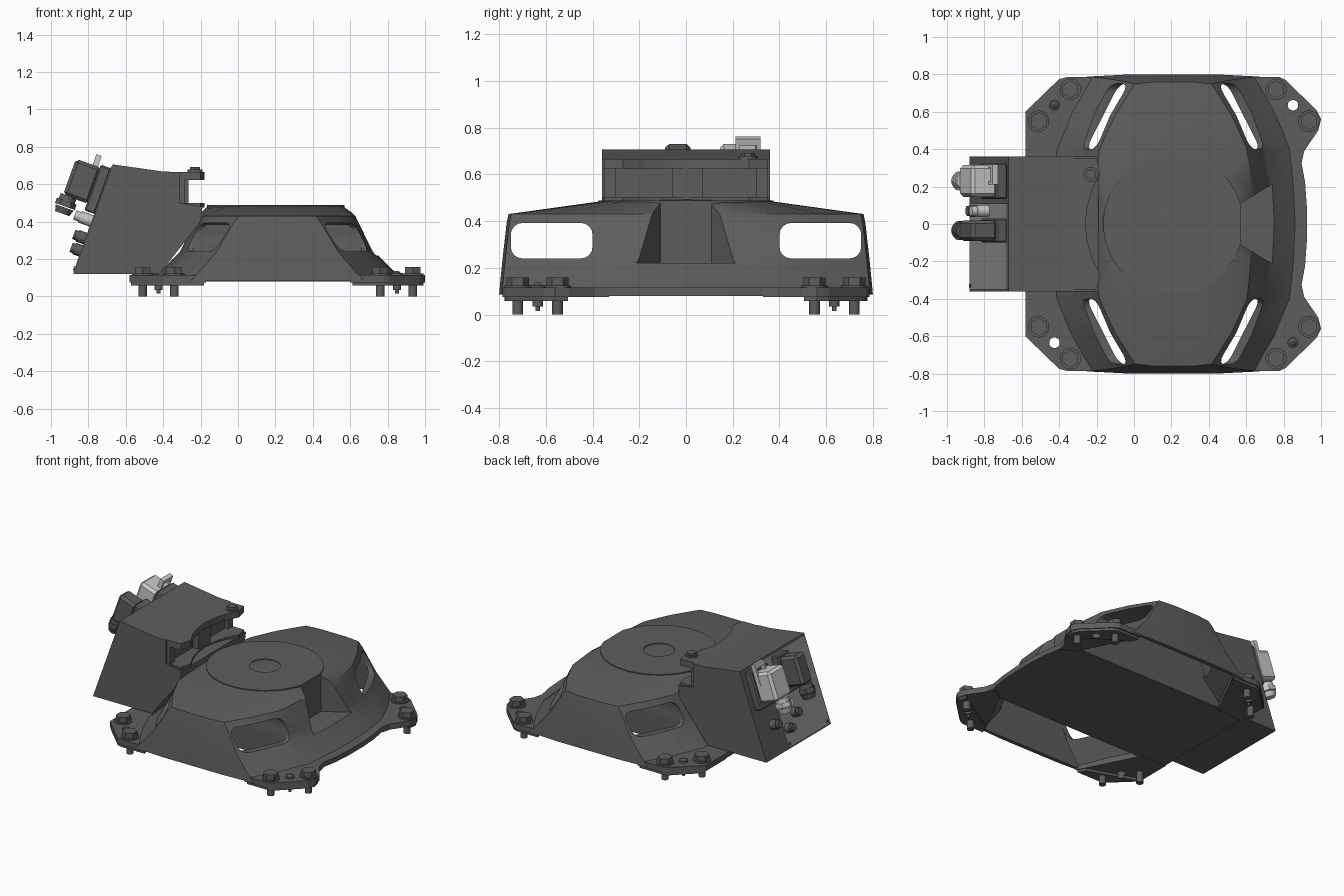
import bpy, bmesh, math
from mathutils import Matrix, Vector

if "Cube" in bpy.data.objects:
    bpy.data.objects.remove(bpy.data.objects["Cube"])


def mat(name, v):
    m = bpy.data.materials.new(name)
    m.diffuse_color = (v, v, v, 1)
    m.use_nodes = True
    m.node_tree.nodes["Principled BSDF"].inputs["Base Color"].default_value = m.diffuse_color
    return m


DARK, PALE, LIGHT = mat("dark_grey", 0.11), mat("panel_grey", 0.3), mat("light_grey", 0.55)


def finish(name, bm, m=DARK, smooth=0):
    bmesh.ops.recalc_face_normals(bm, faces=bm.faces)
    me = bpy.data.meshes.new(name)
    bm.to_mesh(me)
    bm.free()
    ob = bpy.data.objects.new(name, me)
    bpy.context.collection.objects.link(ob)
    if m:
        me.materials.append(m)
    if smooth:
        shade(ob, smooth)
    return ob


def shade(ob, deg):
    bpy.ops.object.select_all(action='DESELECT')
    ob.select_set(True)
    bpy.context.view_layer.objects.active = ob
    bpy.ops.object.shade_smooth_by_angle(angle=math.radians(deg))


def loft(name, rings, m=DARK, smooth=0):
    bm = bmesh.new()
    vs = [[bm.verts.new(p) for p in r] for r in rings]
    n = len(vs[0])
    for lo, hi in zip(vs, vs[1:]):
        for i in range(n):
            j = (i + 1) % n
            bm.faces.new((lo[i], lo[j], hi[j], hi[i]))
    bm.faces.new(vs[0][::-1])
    bm.faces.new(vs[-1])
    return finish(name, bm, m, smooth)


def plate(name, pts, z0, z1, m=DARK):
    return loft(name, [[(x, y, z) for x, y in pts] for z in (z0, z1)], m)


def cyl(name, c, r, h, seg=24, M=None, m=DARK, r2=None):
    # cylinder standing on point c, optionally placed through frame M
    bm = bmesh.new()
    bmesh.ops.create_cone(bm, cap_ends=True, segments=seg, radius1=r, radius2=r if r2 is None else r2,
                          depth=h, matrix=Matrix.Translation(Vector(c) + Vector((0, 0, h / 2))))
    if M:
        bm.transform(M)
    return finish(name, bm, m, 40 if seg > 8 else 0)


def box(name, lo, hi, M=None, m=DARK, bev=0, axis=None):
    lo, hi = Vector(lo), Vector(hi)
    bm = bmesh.new()
    bmesh.ops.create_cube(bm, size=1, matrix=Matrix.Translation((lo + hi) / 2) @ Matrix.Diagonal((*(hi - lo), 1)))
    if bev:
        es = [e for e in bm.edges if axis is None or
              abs((e.verts[0].co - e.verts[1].co).normalized()[axis]) > .9]
        bmesh.ops.bevel(bm, geom=es, offset=bev, segments=4 if axis is not None else 1,
                        affect='EDGES', profile=.5)
    if M:
        bm.transform(M)
    return finish(name, bm, m)


def cut(ob, cutters):
    bpy.context.view_layer.objects.active = ob
    for c in cutters:
        c.hide_render = True
        md = ob.modifiers.new("cut", 'BOOLEAN')
        md.operation, md.solver, md.object = 'DIFFERENCE', 'EXACT', c
        bpy.ops.object.modifier_apply(modifier=md.name)
        bpy.data.objects.remove(c)


CX = 0.21


def ring(quad, z):
    # mirror a quadrant outline into a full ring
    q = list(quad)
    full = q + [(-x, y) for x, y in q[-2::-1]]
    full += [(x, -y) for x, y in full[-2:0:-1]]
    return [(CX + x, y, z) for x, y in full]


def quad(a, b, Y):
    return [(a + .03, 0), (a + .02, .2), (a, .4), ((a + b) / 2 + .012, (.4 + Y) / 2),
            (b, Y * .985), (b * .5, Y), (0, Y)]


# Main casting: domed body with four corner windows
disc = [(.37 * math.cos(math.radians(t)), .37 * math.sin(math.radians(t))) for t in (0, 25, 44, 60, 73, 82, 90)]
body = loft("base_body", [ring(quad(*p), z) for z, p in (
    (.085, (.66, .46, .8)), (.14, (.59, .41, .795)), (.24, (.49, .325, .785)),
    (.39, (.415, .235, .768)), (.43, (.395, .205, .76)))] + [ring(disc, .484)])
cutters = []
for s in (1, -1):
    y0, y1 = sorted((s * .4, s * .75))
    cutters.append(box("window_cutter", (-1.2, y0, .24), (1.6, y1, .392), m=None, bev=.05, axis=0))
    # hollow underside following the sloping walls
    cutters.append(loft("cavity_cutter", [
        [(CX - a, s * .402, z), (CX - b, s * Y, z), (CX + b, s * Y, z), (CX + a, s * .402, z)]
        for z, a, b, Y in ((.05, .65, .43, .775), (.24, .465, .285, .757), (.385, .39, .205, .745))], None))
cutters.append(plate("notch_cutter", [(.57, -.11), (1.05, -.4), (1.05, .4), (.57, .11)], .22, .6, None))
cut(body, cutters)
shade(body, 28)

# Round mounting face on top with a shallow centre recess
top = cyl("top_disc", (CX, 0, .44), .375, .049, 72)
cut(top, [cyl("recess_cutter", (CX, 0, .475), .1, .05, 40, m=None),
          plate("disc_notch_cutter", [(.57, -.11), (1.05, -.4), (1.05, .4), (.57, .11)], .22, .6, None)])
shade(top, 30)

# Floor flange
edge = [(-.58, .4), (.86, .4), (.895, .33), (.915, .22), (.925, .08)]
plate("floor_flange", edge + [(x, -y) for x, y in edge[::-1]], .08, .115)

# Corner feet with dowel holes, bolts and pins
left = [(-.58, .38), (-.58, .6), (-.555, .625), (-.4, .775), (-.36, .785), (-.17, .785), (-.2, .73), (-.38, .38)]
right = [(.8, .38), (.62, .73), (.6, .785), (.78, .785), (.81, .77), (.975, .61), (1.0, .56), (.985, .5),
         (.91, .39), (.897, .33)]
for sy in (1, -1):
    for side, pts in (("left", left), ("right", right)):
        foot = plate(side + "_foot", [(x, y * sy) for x, y in pts], .075, .115)
        c = [sum(v) / len(pts) for v in zip(*pts)]
        pad = plate(side + "_foot_pad", [(c[0] + (x - c[0]) * .95, sy * (c[1] + (y - c[1]) * .95))
                                         for x, y in pts if y > .45], .058, .08)
        px = -.425 if side == "left" else .85
        if (side == "left") == (sy > 0):
            cyl("dowel_pin", (px, sy * .635, .1), .03, .025, 16)
            cyl("dowel_tip", (px, sy * .635, .125), .022, .012, 16, r2=.008)
            cyl("dowel_shank", (px, sy * .635, .035), .022, .04, 12)
            cyl("dowel_end", (px, sy * .635, .015), .01, .03, 10)
        else:
            for o in (foot, pad):
                cut(o, [cyl("hole_cutter", (px, sy * .635, 0), .028, .3, 20, m=None)])
        for bx, by in ((-.51, .55), (-.34, .72)) if side == "left" else ((.76, .72), (.935, .55)):
            cyl("bolt_washer", (bx, sy * by, .11), .057, .014, 24)
            cyl("bolt_head", (bx, sy * by, .122), .048, .036, 6)
            cyl("bolt_shank", (bx, sy * by, 0), .023, .12, 16)

# Connection box behind the body
prof = [(-.88, .12), (-.67, .706), (-.4, .668), (-.31, .665), (-.31, .5), (-.19, .48), (-.2, .4), (-.42, .12)]
loft("connection_box", [[(x, y, z) for x, z in prof] for y in (-.36, .36)])
lip = [(-.42, .35), (-.2, .35), (-.18, .27), (-.225, .18), (-.25, .09), (-.26, 0)]
lip += [(x, -y) for x, y in lip[-2::-1]]
plate("box_top_lip", lip, .622, .666)
plate("box_bottom_lip", lip, .475, .5)
box("centre_post", (-.32, -.06, .49), (-.265, .07, .63))
for s in (1, -1):
    y0, y1 = sorted((s * .3, s * .35))
    box("side_post", (-.33, y0, .49), (-.285, y1, .63))
cyl("lip_screw", (-.23, .265, .66), .04, .018, 20)
cyl("lip_screw_head", (-.23, .265, .675), .03, .017, 6)

# Tilted rear face: local x = -y, local y = up the slope, local z = outward
ang = math.atan2(.586, .21)
t = Vector((math.cos(ang), 0, math.sin(ang)))
n = Vector((-t.z, 0, t.x))
F = Matrix(((0, t.x, n.x, -.88), (-1, 0, 0, 0), (0, t.z, n.z, .12), (0, 0, 0, 1)))
box("rear_panel", (-.11, .012, -.01), (.35, .61, .004), F, PALE)
for u in (-.09, .33):
    cyl("panel_screw", (u, .03, 0), .01, .01, 10, F)

# Plug hoods with cable glands pointing down the slope
DOWN = Matrix.Rotation(math.pi / 2, 4, 'X')
for u, hw, m in ((-.23, .085, LIGHT), (.035, .055, DARK)):
    box("plug_base", (u - hw - .01, .34, 0), (u + hw + .01, .6, .06), F, DARK, .008)
    box("plug_hood", (u - hw, .38, .05), (u + hw, .585, .195), F, m, .018)
    G = F @ Matrix.Translation((u, .385, .165)) @ DOWN
    cyl("gland_collar", (0, 0, 0), .045, .03, 24, G, m)
    cyl("gland_nut", (0, 0, .03), .056, .03, 6, G, m)
    cyl("gland_cap", (0, 0, .066), .052, .035, 24, G, m, .04)
# Locking lever on the light plug
for u in (-.31, -.22):
    box("lever_arm", (u - .008, .5, .07), (u + .008, .64, .1), F, LIGHT)
box("lever_bar", (-.318, .615, .07), (-.212, .645, .1), F, LIGHT)

# Small round sockets
for u, v, h, m in ((-.07, .3, .1, LIGHT), (-.2, .2, .07, DARK), (-.07, .13, .06, DARK), (.035, .2, .06, DARK)):
    cyl("socket_body", (u, v, 0), .032, h * .7, 20, F, m)
    cyl("socket_cap", (u, v, h * .7), .026, h * .3, 20, F, m)
